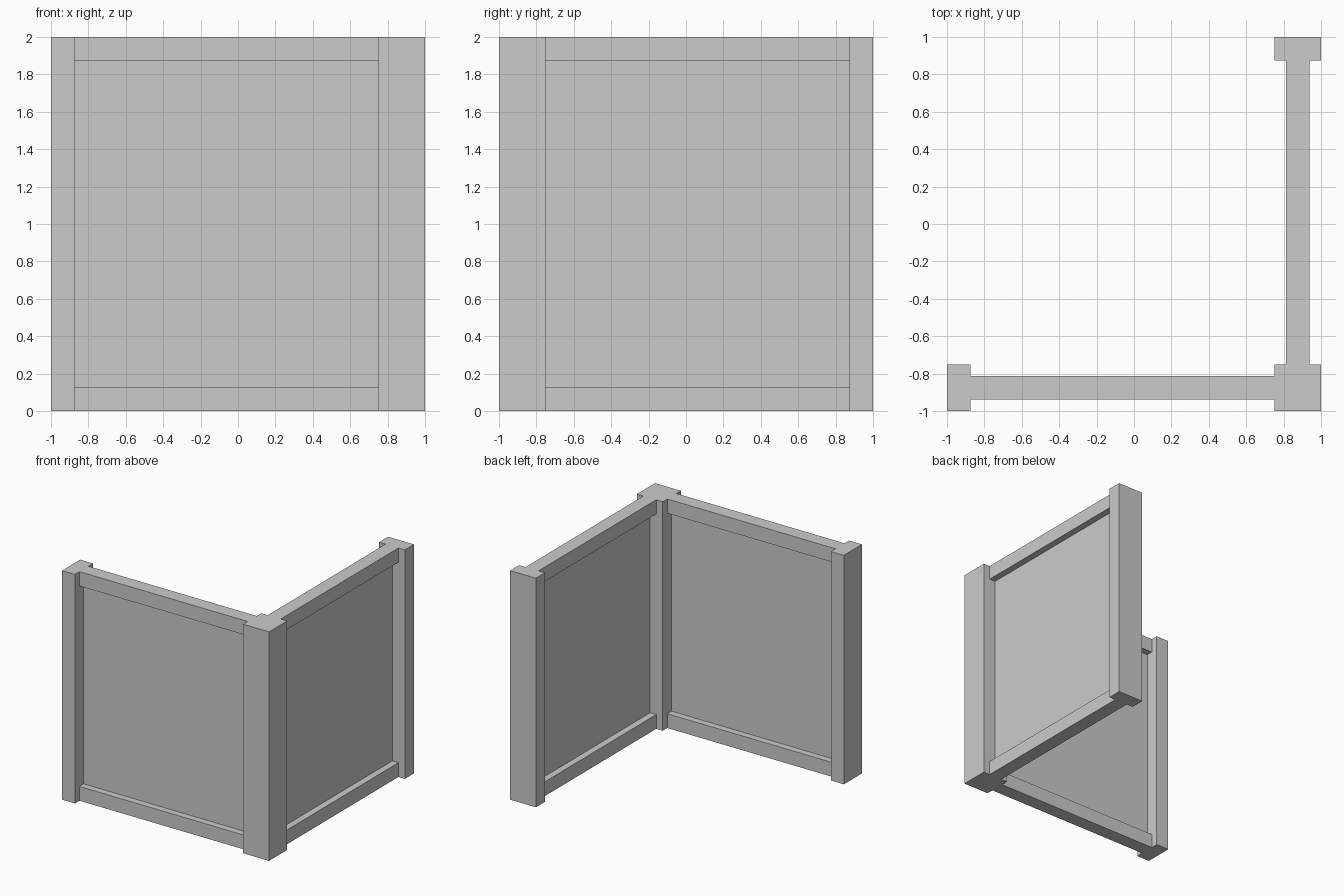
import bpy, bmesh
from mathutils import Vector

if "Cube" in bpy.data.objects:
    bpy.data.objects.remove(bpy.data.objects["Cube"])


def box(name, lo, hi):
    """Axis-aligned box between two opposite corners."""
    lo, hi = Vector(lo), Vector(hi)
    bm = bmesh.new()
    bmesh.ops.create_cube(bm, size=1)
    for v in bm.verts:
        v.co = (lo + hi) / 2 + v.co * (hi - lo)
    mesh = bpy.data.meshes.new(name)
    bm.to_mesh(mesh)
    bm.free()
    obj = bpy.data.objects.new(name, mesh)
    bpy.context.collection.objects.link(obj)


H = 2.0              # wall height
RAIL = 0.125         # rail height and depth
MID = -0.875         # centre line of the front wall
START, END = -0.875, 0.75   # span between the posts

# Each wall part as (name, low corner, high corner), laid out for the front wall
parts = [
    ("end_post", (-1, -1, 0), (START, -0.75, H)),
    ("bottom_rail", (START, MID - RAIL / 2, 0), (END, MID + RAIL / 2, RAIL)),
    ("top_rail", (START, MID - RAIL / 2, H - RAIL), (END, MID + RAIL / 2, H)),
    ("panel", (START, MID - 0.004, RAIL), (END, MID + 0.004, H - RAIL)),
]

# Front wall, and the right wall reflected across the corner diagonal
for name, lo, hi in parts:
    box("front_" + name, lo, hi)
    box("right_" + name, (-hi[1], -hi[0], lo[2]), (-lo[1], -lo[0], hi[2]))

# Square post shared by both walls
box("corner_post", (0.75, -1, 0), (1, -0.75, H))
